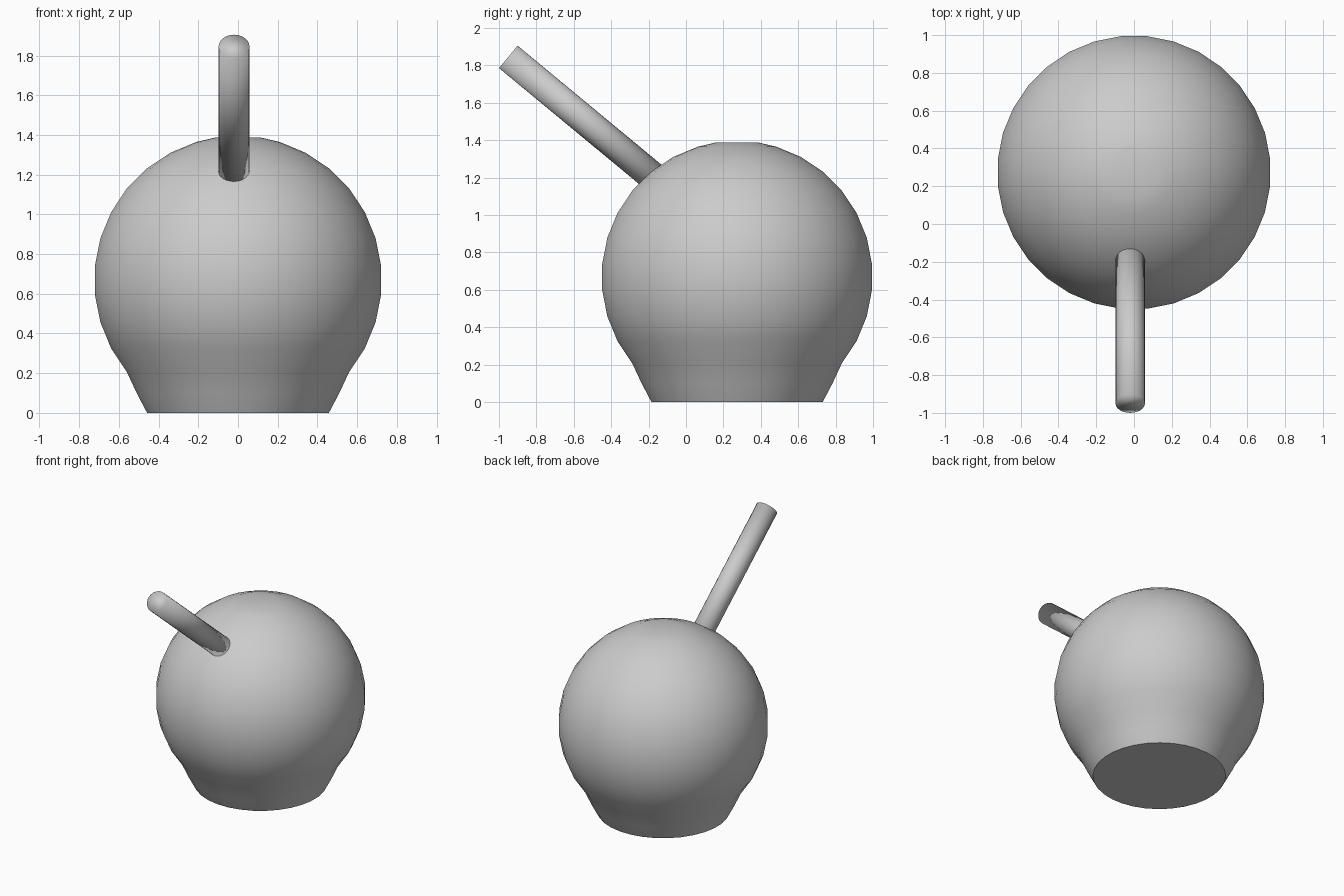
import bpy
import bmesh
import math
from mathutils import Vector

cube = bpy.data.objects.get("Cube")
if cube:
    bpy.data.objects.remove(cube, do_unlink=True)

grey = bpy.data.materials.new("light grey")
grey.use_nodes = True
colour = (0.6, 0.6, 0.6, 1)
grey.diffuse_color = colour
grey.node_tree.nodes["Principled BSDF"].inputs["Base Color"].default_value = colour


def add_object(name, bm):
    mesh = bpy.data.meshes.new(name)
    bmesh.ops.recalc_face_normals(bm, faces=bm.faces[:])
    bm.to_mesh(mesh)
    bm.free()
    mesh.materials.append(grey)
    obj = bpy.data.objects.new(name, mesh)
    bpy.context.collection.objects.link(obj)
    bpy.ops.object.select_all(action="DESELECT")
    obj.select_set(True)
    bpy.context.view_layer.objects.active = obj
    return obj


# Round body: a globe profile that runs down into a tapered foot
SIDES = 32
RADIUS, CENTRE_Z = 0.728, 0.668
profile = [(0.46, 0.0), (0.513, 0.1)]
for i in range(-4, 8):
    a = math.radians(11.25 * (i + 0.5))
    profile.append((RADIUS * math.cos(a), CENTRE_Z + RADIUS * math.sin(a)))
# Slightly flattened crown
profile[-1] = (0.12, 1.386)

bm = bmesh.new()
rings = []
for r, z in profile:
    angles = [2 * math.pi * (k + 0.5) / SIDES for k in range(SIDES)]
    rings.append([bm.verts.new((r * math.cos(a), r * math.sin(a), z)) for a in angles])
for low, high in zip(rings, rings[1:]):
    for k in range(SIDES):
        n = (k + 1) % SIDES
        bm.faces.new((low[k], low[n], high[n], high[k]))
bm.faces.new(rings[0])
bm.faces.new(rings[-1])
body = add_object("round_body", bm)
body.location.y = 0.273
bpy.ops.object.shade_smooth_by_angle(angle=math.radians(40))

# Straight rod rising forward out of the body
tip = Vector((-0.02, -0.95, 1.845))
root = Vector((-0.02, -0.08, 1.125))
axis = tip - root
bm = bmesh.new()
bmesh.ops.create_cone(bm, cap_ends=True, cap_tris=False, segments=24,
                      radius1=0.078, radius2=0.078, depth=axis.length)
rod = add_object("slanted_rod", bm)
rod.location = (tip + root) / 2
rod.rotation_euler = axis.to_track_quat("Z", "Y").to_euler()
bpy.ops.object.shade_smooth()
